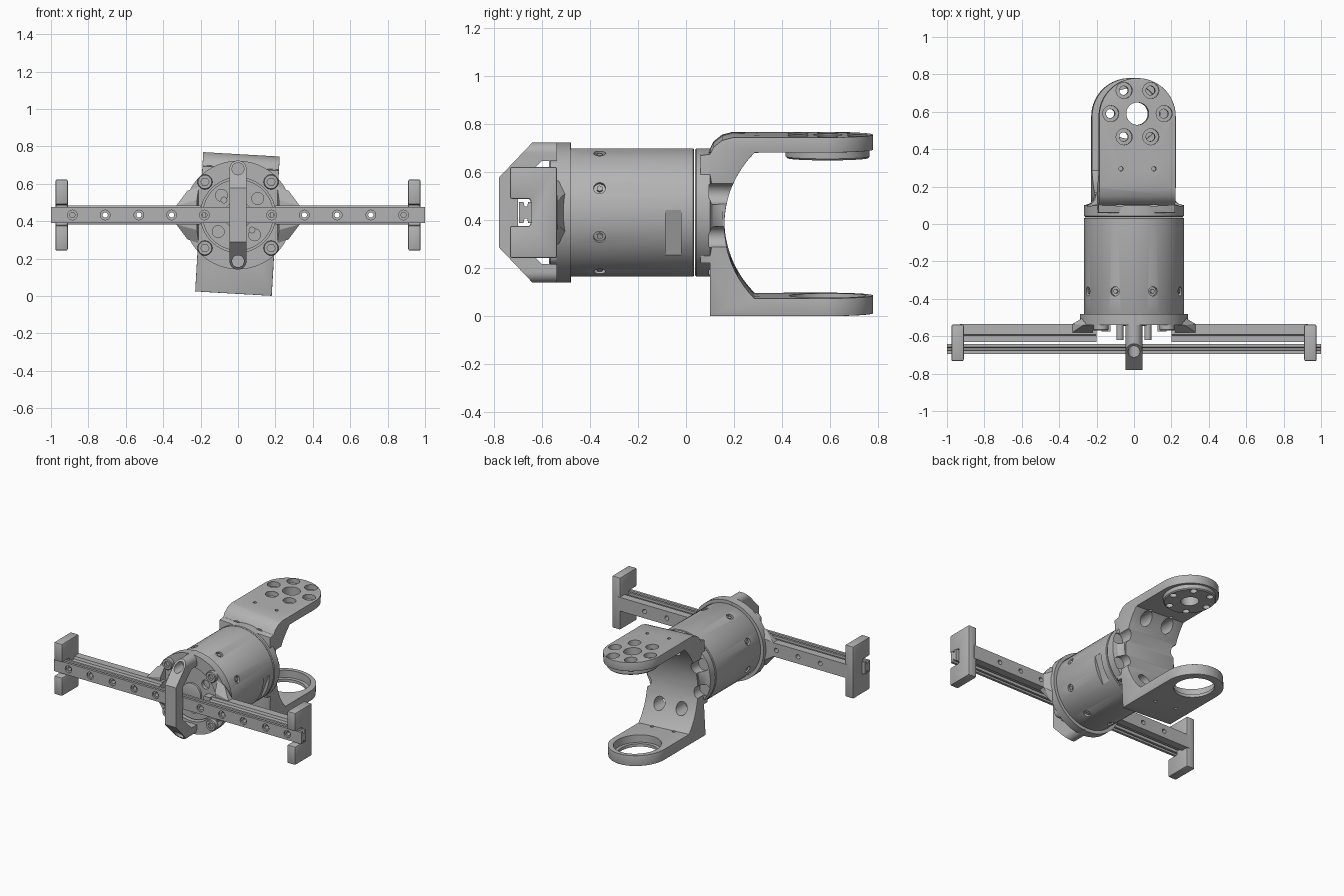
import bpy, bmesh, math
from mathutils import Matrix, Vector

cube = bpy.data.objects.get("Cube")
if cube:
    bpy.data.objects.remove(cube, do_unlink=True)

grey = bpy.data.materials.new("plain grey")
grey.use_nodes = True
grey.diffuse_color = (0.45, 0.45, 0.45, 1)
grey.node_tree.nodes["Principled BSDF"].inputs["Base Color"].default_value = (0.45, 0.45, 0.45, 1)

AXIS_Z = 0.433   # height of the housing axis; parts are built around z = 0
parts = []
TURN = {"X": Matrix.Rotation(math.pi / 2, 4, "Y"),
        "Y": Matrix.Rotation(-math.pi / 2, 4, "X"),
        "Z": Matrix.Identity(4)}


def make(name, bm, keep=True):
    bmesh.ops.recalc_face_normals(bm, faces=bm.faces)
    mesh = bpy.data.meshes.new(name)
    bm.to_mesh(mesh)
    bm.free()
    mesh.materials.append(grey)
    obj = bpy.data.objects.new(name, mesh)
    bpy.context.collection.objects.link(obj)
    if keep:
        parts.append(obj)
    else:
        obj.hide_render = True
    return obj


def add_lathe(bm, profile, at=(0, 0, 0), axis="Y", n=32, matrix=None):
    """Closed solid from (radius, distance along axis) points."""
    m = matrix or Matrix.Translation(at) @ TURN[axis]
    rings = []
    for r, h in profile:
        rings.append([bm.verts.new(m @ Vector((r * math.cos(a), r * math.sin(a), h)))
                      for a in (2 * math.pi * i / n for i in range(n))])
    for a, b in zip(rings, rings[1:]):
        for i in range(n):
            j = (i + 1) % n
            bm.faces.new((a[i], a[j], b[j], b[i]))
    bm.faces.new(rings[0])
    bm.faces.new(rings[-1])


def lathe(name, profile, at=(0, 0, 0), axis="Y", n=32, keep=True):
    bm = bmesh.new()
    add_lathe(bm, profile, at, axis, n)
    return make(name, bm, keep)


def holes(profile, places, axis="Y", n=20):
    bm = bmesh.new()
    for p in places:
        add_lathe(bm, profile, p, axis, n)
    return make("hole_cutter", bm, False)


def prism(name, points, low, high, axis, keep=True):
    """Extrude a 2D outline: X takes (y, z), Y takes (x, z), Z takes (x, y)."""
    place = {"X": lambda u, v, w: (w, u, v), "Y": lambda u, v, w: (u, w, v),
             "Z": lambda u, v, w: (u, v, w)}[axis]
    bm = bmesh.new()
    a = [bm.verts.new(place(u, v, low)) for u, v in points]
    b = [bm.verts.new(place(u, v, high)) for u, v in points]
    bm.faces.new(a)
    bm.faces.new(b)
    for i in range(len(a)):
        j = (i + 1) % len(a)
        bm.faces.new((a[i], a[j], b[j], b[i]))
    return make(name, bm, keep)


def box(name, x, y, z, keep=True):
    return prism(name, [(x[0], y[0]), (x[1], y[0]), (x[1], y[1]), (x[0], y[1])], *z, "Z", keep)


def apply(obj, mod):
    bpy.context.view_layer.objects.active = obj
    bpy.ops.object.modifier_apply(modifier=mod.name)


def combine(obj, other, op="DIFFERENCE"):
    mod = obj.modifiers.new("combine", "BOOLEAN")
    mod.operation, mod.object, mod.solver = op, other, "EXACT"
    apply(obj, mod)
    bpy.data.objects.remove(other, do_unlink=True)


def bevel(obj, width, segments=2):
    mod = obj.modifiers.new("bevel", "BEVEL")
    mod.width, mod.segments = width, segments
    mod.limit_method, mod.angle_limit = "ANGLE", math.radians(50)
    apply(obj, mod)


def arc(cu, cv, r, start, end, n):
    return [(cu + r * math.cos(a), cv + r * math.sin(a))
            for a in (math.radians(start + (end - start) * i / n) for i in range(n + 1))]


def ring(r, count, first, y=0):
    angles = [math.radians(first + 360 * i / count) for i in range(count)]
    return [(r * math.cos(a), y, r * math.sin(a)) for a in angles]


# Motor housing with recessed side screws and one pocket
housing = lathe("housing", [(0.262, -0.49), (0.267, -0.48), (0.267, 0.03), (0.262, 0.034)], n=96)
bm_cut, bm_pin = bmesh.new(), bmesh.new()
for k in range(8):
    m = (Matrix.Translation((0, -0.36, 0)) @ Matrix.Rotation(math.radians(22.5 + 45 * k), 4, "Y")
         @ Matrix.Translation((0, 0, 0.25)))
    add_lathe(bm_cut, [(0.025, 0), (0.025, 0.05)], n=16, matrix=m)
    add_lathe(bm_pin, [(0.013, -0.01), (0.013, 0.012)], n=6, matrix=m)
combine(housing, make("screw_cutter", bm_cut, False))
make("housing_screws", bm_pin)
pocket = box("pocket_cutter", (0.245, 0.4), (-0.085, -0.02), (-0.1, 0.1), False)
pocket.data.transform(Matrix.Rotation(math.radians(20), 4, "Y"))
combine(housing, pocket)

# Front flange ring, motor face and bosses
flange = lathe("front_flange", [(0.29, -0.54), (0.29, -0.481)], n=96)
combine(flange, lathe("bore", [(0.2, -0.7), (0.2, -0.3)], n=64, keep=False))
face = lathe("motor_face", [(0.19, -0.525), (0.19, -0.47)], n=64)
combine(face, holes([(0.032, -0.6), (0.032, -0.5)], ring(0.138, 4, 40)))
lathe("motor_hub", [(0.055, -0.545), (0.075, -0.54), (0.075, -0.5)])
bosses = holes([(0.036, -0.57), (0.04, -0.565), (0.04, -0.5)], ring(0.25, 4, 45))
bosses.name, bosses.hide_render = "flange_bosses", False
parts.append(bosses)
combine(bosses, holes([(0.022, -0.6), (0.022, -0.55)], ring(0.25, 4, 45), n=6))
for s in (-1, 1):
    lathe("motor_post", [(0.018, -0.62), (0.018, -0.5)], (s * 0.075, 0, -0.08 * s), n=16)
    box("motor_clip", (s * 0.15 - 0.025, s * 0.15 + 0.025), (-0.575, -0.5), (-0.03, 0.03))

# Vertical front guard: chamfered C shape with rounded ends
guard = prism("front_guard", [(-0.78, 0.145), (-0.64, 0.292), (-0.48, 0.292), (-0.48, 0.215),
                              (-0.6, 0.215), (-0.7, 0.12), (-0.7, -0.12), (-0.6, -0.215),
                              (-0.48, -0.215), (-0.48, -0.292), (-0.64, -0.292), (-0.78, -0.145)],
              -0.045, 0.045, "X")
capsule = arc(0, 0.247, 0.045, 0, 180, 16) + arc(0, -0.247, 0.045, 180, 360, 16)
combine(guard, prism("capsule", capsule, -1, 0, "Y", False), "INTERSECT")
combine(guard, holes([(0.032, -0.8), (0.032, -0.6)], [(0, 0, 0.247), (0, 0, -0.247)]))

# Long rail with grooves above and below
hole_x = [0.18, 0.355, 0.53, 0.71, 0.885]
row = [(s * x, 0, 0) for x in hole_x for s in (-1, 1)]
rail = prism("front_rail", [(-0.695, -0.043), (-0.677, -0.043), (-0.673, -0.025), (-0.662, -0.025),
                            (-0.658, -0.043), (-0.642, -0.043), (-0.642, 0.043), (-0.658, 0.043),
                            (-0.662, 0.025), (-0.673, 0.025), (-0.677, 0.043), (-0.695, 0.043)],
             -1, 1, "X")
combine(rail, holes([(0.026, -0.72), (0.026, -0.683), (0.014, -0.683), (0.014, -0.6)], row))

# Side arms, gussets and end plates
for s, side in ((1, "left"), (-1, "right")):
    low, high = sorted((s * 0.2, s * 0.93))
    arm = prism(side + "_arm", [(-0.535, -0.05), (-0.59, -0.05), (-0.595, -0.032), (-0.63, -0.032),
                                (-0.63, 0.032), (-0.595, 0.032), (-0.59, 0.05), (-0.535, 0.05)],
                low, high, "X")
    spots = [(s * x, 0, 0) for x in hole_x[1:4]]
    combine(arm, holes([(0.016, -0.7), (0.016, -0.5)], spots, n=16))
    bm = bmesh.new()
    for t in (-1, 1):
        for x, y, z in ((0.21, -0.481, 0.13), (0.24, -0.481, 0.1), (0.21, -0.54, 0.15),
                        (0.27, -0.54, 0.13), (0.33, -0.535, 0.05), (0.33, -0.58, 0.05),
                        (0.22, -0.58, 0.08)):
            bm.verts.new((s * x, y, t * z))
    bmesh.ops.convex_hull(bm, input=bm.verts)
    make(side + "_gusset", bm)
    plate = box(side + "_end_plate", sorted((s * 0.91, s * 0.976)), (-0.733, -0.538), (-0.19, 0.19))
    combine(plate, box("notch", (-2, 2), (-0.8, -0.648), (-0.056, 0.056), False))
    bevel(plate, 0.008)

# Yoke at the rear, tilted slightly around the housing axis
yoke_start = len(parts)
base = lathe("yoke_base", [(0.262, 0.038), (0.267, 0.043), (0.267, 0.1), (0.235, 0.11),
                           (0.218, 0.13), (0.212, 0.155)], n=96)
inner = arc(0.59, -0.043, 0.43, 135, 225, 32)
yoke = prism("yoke", [(0.06, -0.421), (0.8, -0.421), (0.8, -0.346)] + inner[::-1]
             + [(0.8, 0.262), (0.8, 0.325), (0.195, 0.325), (0.15, 0.313), (0.115, 0.285),
                (0.1, 0.255), (0.06, 0.25)], -0.205, 0.205, "X")
combine(yoke, box("heel_trim", (-1, 1), (0, 0.1), (-0.6, -0.2), False))
outline = [(0.205, 0)] + arc(0, 0.575, 0.205, 0, 180, 40) + [(-0.205, 0)]
combine(yoke, prism("outline", outline, -1, 1, "Z", False), "INTERSECT")
bevel(yoke, 0.016, 3)
for obj in (base, yoke):
    combine(obj, holes([(0.044, 0.095), (0.044, 0.36)], ring(0.235, 8, 22.5), n=24))
hub = (0, 0.59, 0)
combine(yoke, lathe("pad", [(0.168, 0.227), (0.175, 0.234), (0.175, 0.29)], hub, "Z", 64, False), "UNION")
combine(yoke, lathe("bore", [(0.06, 0.1), (0.06, 0.5)], hub, "Z", 40, False))
bolts = [(x, 0.59 + z, 0) for x, _, z in ring(0.143, 6, 0)]
combine(yoke, holes([(0.024, 0.15), (0.024, 0.29), (0.043, 0.29), (0.043, 0.4)], bolts, "Z", 24))
combine(yoke, lathe("ring_bore", [(0.135, -0.6), (0.135, -0.4), (0.16, -0.4), (0.16, -0.2)],
                    hub, "Z", 64, False))
combine(yoke, holes([(0.012, -0.6), (0.012, 0.6)], [(-0.088, 0.295, 0), (0.088, 0.295, 0)], "Z", 12))
tilt = Matrix.Rotation(math.radians(3.3), 4, "Y")
for obj in parts[yoke_start:]:
    obj.data.transform(tilt)

# Lift everything to its height and smooth the round surfaces
bpy.ops.object.select_all(action="DESELECT")
for obj in parts:
    obj.data.transform(Matrix.Translation((0, 0, AXIS_Z)))
    obj.select_set(True)
bpy.context.view_layer.objects.active = parts[0]
bpy.ops.object.shade_smooth_by_angle(angle=math.radians(30))
